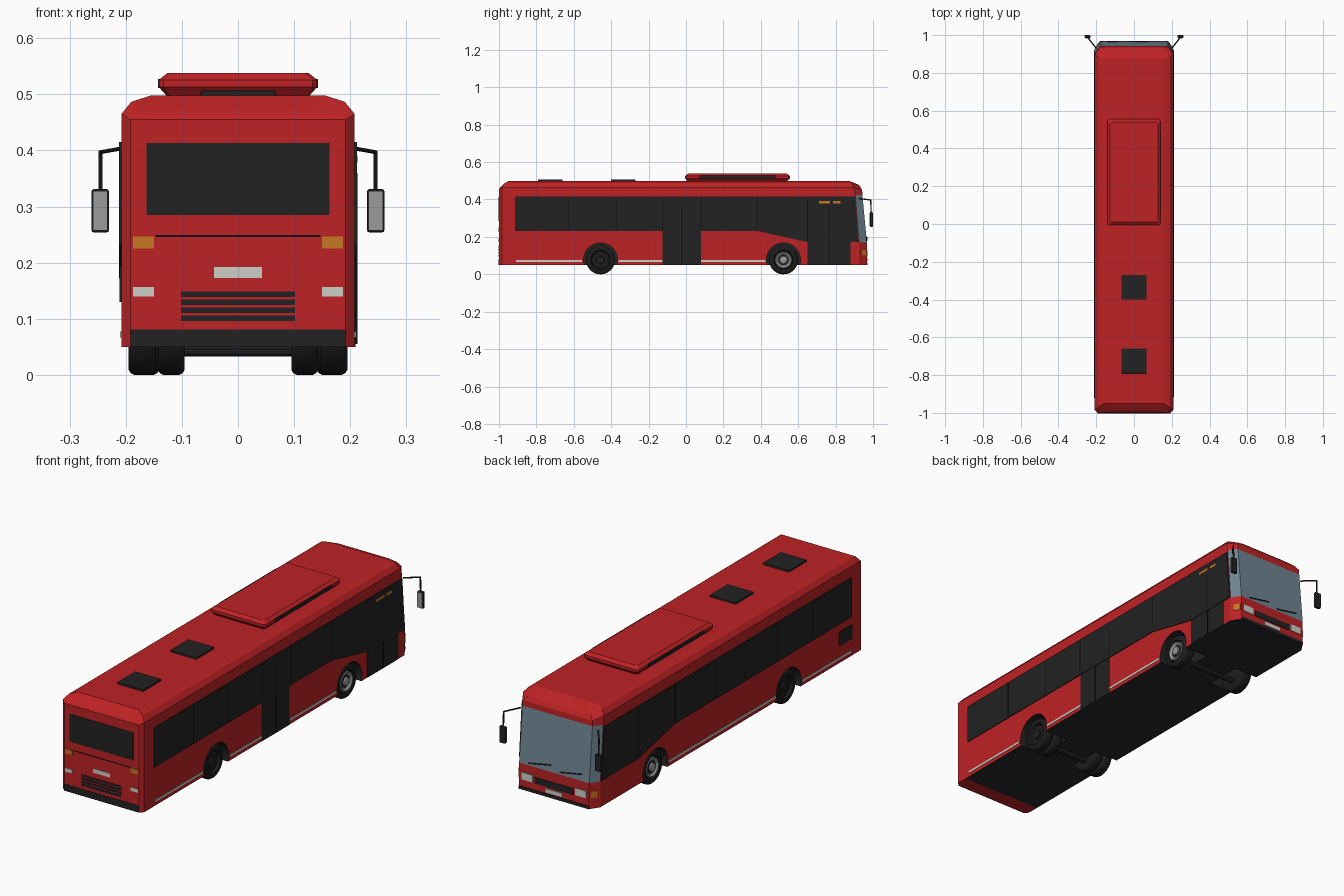
import bpy, bmesh, math
from mathutils import Vector

old = bpy.data.objects.get("Cube")
if old:
    bpy.data.objects.remove(old, do_unlink=True)


def material(name, r, g, b):
    m = bpy.data.materials.new(name)
    m.use_nodes = True
    m.diffuse_color = (r, g, b, 1)
    m.node_tree.nodes["Principled BSDF"].inputs["Base Color"].default_value = (r, g, b, 1)
    return m


RED = material("body red", .515, .016, .018)
BLACK = material("window black", .016, .016, .016)
SEAM = material("seam black", .006, .006, .006)
GLASS = material("windscreen blue grey", .156, .235, .29)
FLOOR = material("underside grey", .018, .02, .023)
TYRE = material("tyre black", .012, .012, .012)
SILVER = material("silver", .32, .33, .32)
WHITE = material("lamp white", .62, .62, .58)
ORANGE = material("indicator orange", .58, .18, .016)


def finish(name, bm, mats, smooth=False):
    bmesh.ops.recalc_face_normals(bm, faces=bm.faces)
    me = bpy.data.meshes.new(name)
    bm.to_mesh(me)
    bm.free()
    for m in mats:
        me.materials.append(m)
    if smooth:
        for p in me.polygons:
            p.use_smooth = True
        me.set_sharp_from_angle(angle=math.radians(35))
    ob = bpy.data.objects.new(name, me)
    bpy.context.collection.objects.link(ob)
    return ob


def box(name, xs, ys, zs, mat, bevel=0):
    bm = bmesh.new()
    bmesh.ops.create_cube(bm, size=1)
    for v in bm.verts:
        v.co = [(a + b) / 2 + c * abs(b - a) for (a, b), c in zip((xs, ys, zs), v.co)]
    if bevel:
        bmesh.ops.bevel(bm, geom=bm.edges[:], offset=bevel, segments=2, affect='EDGES', profile=.5)
    return finish(name, bm, [mat])


def side_plate(name, pts, x, depth, mat):
    """Flat panel with a (y, z) outline standing on a side wall."""
    bm = bmesh.new()
    f = bm.faces.new([bm.verts.new((x, y, z)) for y, z in pts])
    ext = bmesh.ops.extrude_face_region(bm, geom=[f])
    bmesh.ops.translate(bm, vec=(depth, 0, 0), verts=[g for g in ext["geom"] if isinstance(g, bmesh.types.BMVert)])
    return finish(name, bm, [mat])


def lathe(name, profile, y, z, mat, side=1, steps=40):
    """Turn a closed (x, radius) profile around an axle along x."""
    bm = bmesh.new()
    rings = []
    for x, r in profile:
        rings.append([bm.verts.new((side * x, y + r * math.cos(math.tau * i / steps),
                                    z + r * math.sin(math.tau * i / steps))) for i in range(steps)])
    for a, b in zip(rings, rings[1:]):
        for i in range(steps):
            j = (i + 1) % steps
            bm.faces.new((a[i], a[j], b[j], b[i]))
    bm.faces.new(rings[0])
    bm.faces.new(rings[-1])
    return finish(name, bm, [mat], smooth=True)


def rod(name, pts, radius, mat):
    bm = bmesh.new()
    for a, b in zip(pts, pts[1:]):
        a, b = Vector(a), Vector(b)
        d = b - a
        geo = bmesh.ops.create_cone(bm, cap_ends=True, segments=8, radius1=radius, radius2=radius,
                                    depth=d.length + radius)
        rot = d.to_track_quat('Z', 'Y').to_matrix()
        for v in geo["verts"]:
            v.co = rot @ v.co + (a + b) / 2
    return finish(name, bm, [mat], smooth=True)


# Body shell: matching cross-sections from tail to nose, listed sill to roof
FULL_Z = (.05, .17, .425, .465, .487, .498)
END_Z = (.05, .17, .425, .455, .463, .472)
NOSE_Z = (.05, .17, .425, .45, .468, .48)
INSET = (0, 0, 0, 0, .018, .053)
stations = [
    (.192, (-1, -1, -1, -1, -.994, -.985), END_Z),
    (.208, (-.985, -.985, -.985, -.985, -.97, -.95), FULL_Z),
    (.208, (-.93,) * 6, FULL_Z),
    (.208, (.925, .925, .905, .897, .885, .875), FULL_Z),
    (.180, (.967, .967, .943, .942, .932, .92), NOSE_Z)]
bm = bmesh.new()
rings = []
for w, ys, zs in stations:
    half = [(w - i, y, z) for i, y, z in zip(INSET, ys, zs)]
    rings.append([bm.verts.new(p) for p in half + [(-x, y, z) for x, y, z in reversed(half)]])
for n, (a, b) in enumerate(zip(rings, rings[1:])):
    for i in range(12):
        j = (i + 1) % 12
        f = bm.faces.new((a[i], a[j], b[j], b[i]))
        if i == 11 and n >= 2:
            f.material_index = 1
        if n == 3 and i in (1, 9):
            f.material_index = 2
for ring in (rings[0], rings[-1]):
    for k in range(5):
        f = bm.faces.new((ring[k], ring[k + 1], ring[10 - k], ring[11 - k]))
        if ring is rings[-1] and k == 1:
            f.material_index = 2
body = finish("body_shell", bm, [RED, FLOOR, GLASS])

# Wheel wells cut out of the shell
REAR_Y, FRONT_Y, HUB_Z = -.457, .521, .077
for side in (1, -1):
    for y in (REAR_Y, FRONT_Y):
        cutter = lathe("well_cutter", [(.085, .091), (.25, .091)], y, HUB_Z, BLACK, side)
        cutter.hide_render = True
        mod = body.modifiers.new("well", 'BOOLEAN')
        mod.operation, mod.solver, mod.object = 'DIFFERENCE', 'EXACT', cutter
        mod.material_mode = 'TRANSFER'
        bpy.context.view_layer.objects.active = body
        bpy.ops.object.modifier_apply(modifier=mod.name)
        bpy.data.objects.remove(cutter, do_unlink=True)

# Wheels: single in front, twin at the rear
def tyre(name, x0, x1, y, side):
    lathe(name, [(x0, .05), (x0, .068), (x0 + .004, .074), (x0 + .01, .077), (x1 - .01, .077),
                 (x1 - .004, .074), (x1, .068), (x1, .052), (x1 - .012, .047)], y, HUB_Z, TYRE, side)

for side, tag in ((1, "left"), (-1, "right")):
    tyre("front_tyre_" + tag, .14, .195, FRONT_Y, side)
    tyre("rear_outer_tyre_" + tag, .147, .195, REAR_Y, side)
    tyre("rear_inner_tyre_" + tag, .095, .143, REAR_Y, side)
    lathe("front_rim_" + tag, [(.17, .045), (.194, .045), (.195, .04), (.187, .03), (.187, .02)],
          FRONT_Y, HUB_Z, SILVER, side)
    lathe("front_hub_ring_" + tag, [(.186, .028), (.189, .028)], FRONT_Y, HUB_Z, FLOOR, side)
    lathe("front_hub_" + tag, [(.186, .021), (.196, .019), (.199, .012)], FRONT_Y, HUB_Z, SILVER, side)
    lathe("rear_hub_" + tag, [(.165, .024), (.19, .02)], REAR_Y, HUB_Z, BLACK, side)
rod("front_axle", [(-.15, FRONT_Y, .045), (.15, FRONT_Y, .045)], .012, FLOOR)
rod("rear_axle", [(-.1, REAR_Y, .047), (.1, REAR_Y, .047)], .014, FLOOR)

# Side glazing, sweeping down towards the nose on both sides
band = [(-.915, .232), (.38, .232), (.65, .172), (.922, .172), (.903, .415), (-.915, .415)]
for side, tag in ((1, "left"), (-1, "right")):
    x = side * .207
    side_plate("side_windows_" + tag, band, x, side * .005, BLACK)
    for y in (-.63, -.37, -.125, .08, .38, .65):
        low = .235 if y < .5 else .175
        box("window_seam_" + tag, sorted((x, side * .2125)), (y - .002, y + .002), (low, .412), SEAM)

# Doors and destination lamps on the kerb side
for name, y0, y1, mid in (("middle_door", -.125, .08, -.022), ("front_door", .65, .88, .765)):
    box(name, (.2, .2095), (y0, y1), (.05, .235), BLACK)
    box(name + "_seam", (.2, .2127), (mid - .002, mid + .002), (.055, .36), SEAM)
for y0, y1 in ((.71, .77), (.785, .825)):
    box("side_display", (.21, .2128), (y0, y1), (.379, .391), ORANGE)

# Lower trim strips and the engine vent
for x, runs in ((.208, ((-.91, -.555), (-.36, -.125), (.08, .425))),
                (-.208, ((-.91, -.555), (-.36, .425)))):
    for y0, y1 in runs:
        box("sill_strip", (x - .002, x + .002), (y0, y1), (.067, .077), WHITE)
box("engine_vent", (-.211, -.207), (-.92, -.825), (.13, .195), BLACK)

# Tail panel
def tail(name, x0, x1, z0, z1, mat):
    box(name, (x0, x1), (-1.002, -.998), (z0, z1), mat)

tail("rear_window", -.163, .163, .285, .413, BLACK)
tail("rear_hatch_seam", -.147, .147, .246, .249, SEAM)
tail("rear_plate", -.043, .043, .173, .192, WHITE)
tail("rear_bumper", -.192, .192, .05, .081, BLACK)
for i in range(4):
    z = .096 + i * .0143
    tail("rear_grille_slat", -.102, .102, z, z + .0095, BLACK)
for x0, x1 in ((.15, .187), (-.187, -.15)):
    tail("rear_indicator", x0, x1, .225, .247, ORANGE)
    tail("rear_lamp", x0, x1, .14, .157, WHITE)

# Nose panel
def nose(name, x0, x1, z0, z1, mat):
    box(name, (x0, x1), (.964, .97), (z0, z1), mat)

nose("front_grille", -.1, .1, .095, .124, BLACK)
nose("front_plate", -.043, .043, .069, .087, WHITE)
nose("front_bumper", -.18, .18, .05, .064, BLACK)
for side in (1, -1):
    nose("headlamp", *sorted((side * .11, side * .166)), .097, .13, WHITE)
    lamp = box("corner_indicator", (-.016, .016), (-.002, .002), (.1, .13), ORANGE)
    lamp.location = (side * .192, .95, 0)
    lamp.rotation_euler.z = -side * math.atan2(.042, .028)
for x in (-.03, .13):
    rod("wiper", [(x, .967, .18), (x - .11, .966, .2)], .003, BLACK)

# Roof unit with sloped rims
bm = bmesh.new()
levels = []
for inset, z in ((.015, .496), (0, .513), (0, .526), (.015, .538)):
    xr, y0, y1 = .141 - inset, inset - .005, .555 - inset
    c = inset + .012
    levels.append([bm.verts.new((sx * (xr - (.008 if k else 0)), y, z)) for sx, y, k in (
        (1, y0 + .008, 0), (1, y1 - .008, 0), (1, y1, 1), (-1, y1, 1),
        (-1, y1 - .008, 0), (-1, y0 + .008, 0), (-1, y0, 1), (1, y0, 1))])
for a, b in zip(levels, levels[1:]):
    for i in range(8):
        j = (i + 1) % 8
        bm.faces.new((a[i], a[j], b[j], b[i]))
bm.faces.new(levels[0])
bm.faces.new(levels[-1])
finish("roof_unit", bm, [RED])
for x in (-.14, .14):
    box("roof_unit_grille", (x - .003, x + .003), (.07, .48), (.511, .527), BLACK)

# Roof hatches
for y in (-.725, -.335):
    box("roof_hatch", (-.067, .067), (y - .066, y + .066), (.494, .507), BLACK, .003)

# Door mirrors on bent arms
for side in (1, -1):
    rod("mirror_arm", [(side * .2, .93, .405), (side * .245, .988, .397), (side * .245, .99, .32)], .0035, BLACK)
    xs = sorted((side * .23, side * .261))
    box("mirror_housing", xs, (.984, 1), (.254, .331), BLACK, .004)
    box("mirror_glass", (xs[0] + .003, xs[1] - .003), (.982, .985), (.258, .327), SILVER)
